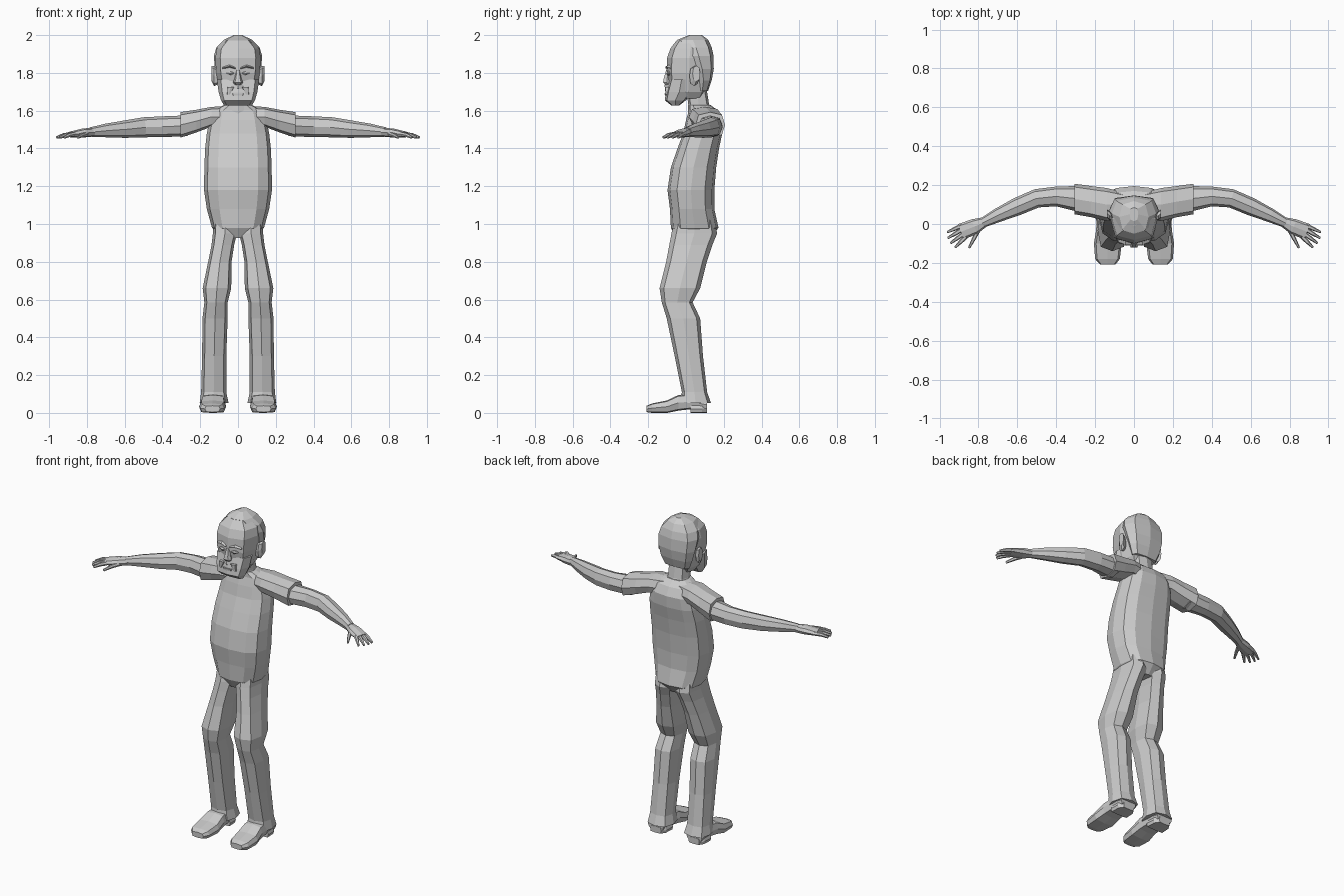
import bpy, bmesh, math
from mathutils import Vector

grey = bpy.data.materials.new("plain_grey")
grey.diffuse_color = (0.6, 0.6, 0.6, 1)


def loft(name, rings, mirror=False):
    """Skin a list of equal-length point rings and cap both ends."""
    bm = bmesh.new()
    rows = [[bm.verts.new(p) for p in ring] for ring in rings]
    n = len(rows[0])
    for a, b in zip(rows, rows[1:]):
        for i in range(n):
            j = (i + 1) % n
            bm.faces.new((a[i], a[j], b[j], b[i]))
    bm.faces.new(rows[0])
    bm.faces.new(rows[-1])
    bmesh.ops.recalc_face_normals(bm, faces=bm.faces)
    mesh = bpy.data.meshes.new(name)
    bm.to_mesh(mesh)
    bm.free()
    mesh.materials.append(grey)
    ob = bpy.data.objects.new(name, mesh)
    bpy.context.collection.objects.link(ob)
    if mirror:
        mod = ob.modifiers.new("mirror", 'MIRROR')
        mod.use_mirror_merge = False
    return ob


def outline(n, square):
    """Rounded-square section in the range -1 to 1."""
    pts = []
    for i in range(n):
        c, s = math.cos(2 * math.pi * i / n), math.sin(2 * math.pi * i / n)
        pts.append((math.copysign(abs(c) ** square, c) if abs(c) > 1e-6 else 0,
                    math.copysign(abs(s) ** square, s) if abs(s) > 1e-6 else 0))
    return pts


def stack(name, axis, sections, n=8, square=0.7, mirror=False):
    """Loft along an axis; section = (position, u0, u1, v0, v1)."""
    rings = []
    for t, u0, u1, v0, v1 in sections:
        ring = []
        for c, s in outline(n, square):
            p = [(u0 + u1) / 2 + c * (u1 - u0) / 2, (v0 + v1) / 2 + s * (v1 - v0) / 2]
            p.insert(axis, t)
            ring.append(p)
        rings.append(ring)
    return loft(name, rings, mirror)


def centred(name, sections, **kw):
    """Upright loft centred on x = 0; section = (z, half width, front, back)."""
    return stack(name, 2, [(z, -w, w, f, b) for z, w, f, b in sections], **kw)


def limb(name, path, n=8, square=0.85):
    """Mirrored tube; path point = (x, y, z, half width, half height)."""
    pts = [Vector(p[:3]) for p in path]
    rings = []
    for i, p in enumerate(path):
        d = pts[min(i + 1, len(pts) - 1)] - pts[max(i - 1, 0)]
        side = d.cross(Vector((0, 0, 1))).normalized()
        up = side.cross(d).normalized()
        rings.append([pts[i] + side * c * p[3] + up * s * p[4] for c, s in outline(n, square)])
    return loft(name, rings, True)


# Torso with belly and hips, chest narrowing to the collar
centred("torso", [
    (0.925, 0.085, -0.05, 0.13), (0.98, 0.138, -0.08, 0.172), (1.08, 0.165, -0.085, 0.15),
    (1.18, 0.18, -0.098, 0.15), (1.3, 0.178, -0.08, 0.16), (1.4, 0.174, -0.045, 0.175),
    (1.48, 0.165, -0.015, 0.192), (1.55, 0.15, 0.0, 0.195), (1.6, 0.135, 0.015, 0.17),
    (1.63, 0.075, 0.015, 0.13)], n=12, square=0.75)

# Shoulders and short sleeves
stack("sleeve", 0, [
    (0.04, 0.03, 0.16, 1.51, 1.625), (0.14, 0.015, 0.185, 1.515, 1.62),
    (0.22, 0.035, 0.195, 1.485, 1.605), (0.305, 0.05, 0.207, 1.457, 1.592)], mirror=True)

# Bare arms
limb("arm", [
    (0.27, 0.128, 1.52, 0.068, 0.055), (0.4, 0.142, 1.515, 0.051, 0.055),
    (0.5, 0.132, 1.512, 0.048, 0.053), (0.6, 0.09, 1.502, 0.046, 0.046),
    (0.7, 0.045, 1.495, 0.036, 0.036), (0.78, 0.005, 1.487, 0.025, 0.025)])

# Hands, fingers and thumb
limb("palm", [
    (0.765, 0.012, 1.486, 0.025, 0.023), (0.82, -0.013, 1.482, 0.04, 0.024),
    (0.89, -0.04, 1.474, 0.042, 0.015)])
fingers = [((0.885, -0.008), (0.96, -0.042)), ((0.885, -0.029), (0.957, -0.072)),
           ((0.876, -0.05), (0.943, -0.098)), ((0.865, -0.066), (0.92, -0.12)),
           ((0.80, -0.03), (0.848, -0.122))]
for i, ((x0, y0), (x1, y1)) in enumerate(fingers):
    name = "thumb" if i == 4 else "finger"
    mx, my = (x0 + x1) / 2, (y0 + y1) / 2
    limb(name, [(x0, y0, 1.476, 0.012, 0.012), (mx, my, 1.471, 0.01, 0.011),
                (x1, y1, 1.458, 0.006, 0.007)], n=6)

# Trouser legs, bent a little at the knee and flared at the hem
stack("trouser_leg", 2, [
    (1.02, 0.005, 0.13, -0.06, 0.15), (0.95, 0.005, 0.133, -0.077, 0.165),
    (0.89, 0.02, 0.14, -0.088, 0.14), (0.8, 0.034, 0.158, -0.105, 0.11),
    (0.66, 0.036, 0.187, -0.14, 0.075), (0.585, 0.055, 0.178, -0.128, 0.035),
    (0.5, 0.055, 0.188, -0.102, 0.075), (0.3, 0.062, 0.19, -0.06, 0.09),
    (0.11, 0.062, 0.195, -0.022, 0.112), (0.052, 0.05, 0.203, -0.03, 0.132)], mirror=True)

# Shoes with separate heels
stack("shoe", 1, [
    (-0.208, 0.095, 0.175, 0.004, 0.038), (-0.18, 0.073, 0.2, 0, 0.05),
    (-0.1, 0.063, 0.206, 0, 0.066), (-0.04, 0.068, 0.196, 0.012, 0.095),
    (0.03, 0.075, 0.19, 0.02, 0.1), (0.11, 0.08, 0.187, 0.02, 0.065)],
    square=0.5, mirror=True)
stack("heel", 1, [(0.025, 0.072, 0.193, 0, 0.04), (0.085, 0.075, 0.19, 0, 0.04),
                  (0.112, 0.095, 0.17, 0, 0.04)], square=0.3, mirror=True)

# Neck and skull
centred("neck", [(1.58, 0.085, 0.01, 0.155), (1.635, 0.062, 0.012, 0.122),
                 (1.72, 0.06, 0.0, 0.108)])
centred("head", [
    (1.665, 0.07, -0.05, 0.085), (1.7, 0.095, -0.085, 0.108), (1.8, 0.116, -0.103, 0.136),
    (1.88, 0.12, -0.1, 0.138), (1.93, 0.112, -0.082, 0.13), (1.972, 0.07, -0.05, 0.105),
    (1.99, 0.03, -0.01, 0.08)])

# Hair over the back and crown
centred("hair", [
    (1.705, 0.085, 0.055, 0.117), (1.76, 0.108, 0.05, 0.136), (1.82, 0.122, 0.025, 0.147),
    (1.89, 0.128, -0.012, 0.146), (1.935, 0.114, -0.03, 0.136), (1.975, 0.075, -0.045, 0.118),
    (2.0, 0.022, 0.015, 0.085)])

# Beard, chin tip leaning forwards
centred("beard", [
    (1.628, 0.074, -0.078, -0.035), (1.655, 0.09, -0.112, 0.0), (1.7, 0.103, -0.106, 0.035),
    (1.765, 0.112, -0.088, 0.042)], square=0.6)

# Moustache, lip, nose, brows and eyes
centred("moustache_middle", [(1.715, 0.05, -0.112, -0.07), (1.738, 0.028, -0.113, -0.07)],
        n=4, square=1)
stack("moustache_side", 2, [(1.685, 0.042, 0.058, -0.108, -0.07),
                            (1.725, 0.02, 0.056, -0.112, -0.07)], square=0.4, mirror=True)
centred("lip", [(1.68, 0.028, -0.112, -0.08), (1.692, 0.032, -0.113, -0.08)], square=0.4)
centred("nose", [(1.735, 0.016, -0.108, -0.08), (1.75, 0.026, -0.124, -0.08),
                 (1.77, 0.018, -0.12, -0.08), (1.815, 0.01, -0.106, -0.08)], n=6)
stack("brow", 0, [(0.012, -0.109, -0.07, 1.817, 1.832), (0.045, -0.107, -0.07, 1.828, 1.843),
                  (0.082, -0.092, -0.06, 1.82, 1.832)], n=4, square=1, mirror=True)
stack("eye", 0, [(0.022, -0.1, -0.08, 1.796, 1.802), (0.042, -0.103, -0.08, 1.786, 1.81),
                 (0.064, -0.094, -0.07, 1.796, 1.802)], n=6, mirror=True)

# Ears
stack("ear", 0, [(0.105, 0.02, 0.055, 1.74, 1.82), (0.126, 0.018, 0.068, 1.73, 1.835),
                 (0.14, 0.035, 0.075, 1.755, 1.838)], square=0.8, mirror=True)
